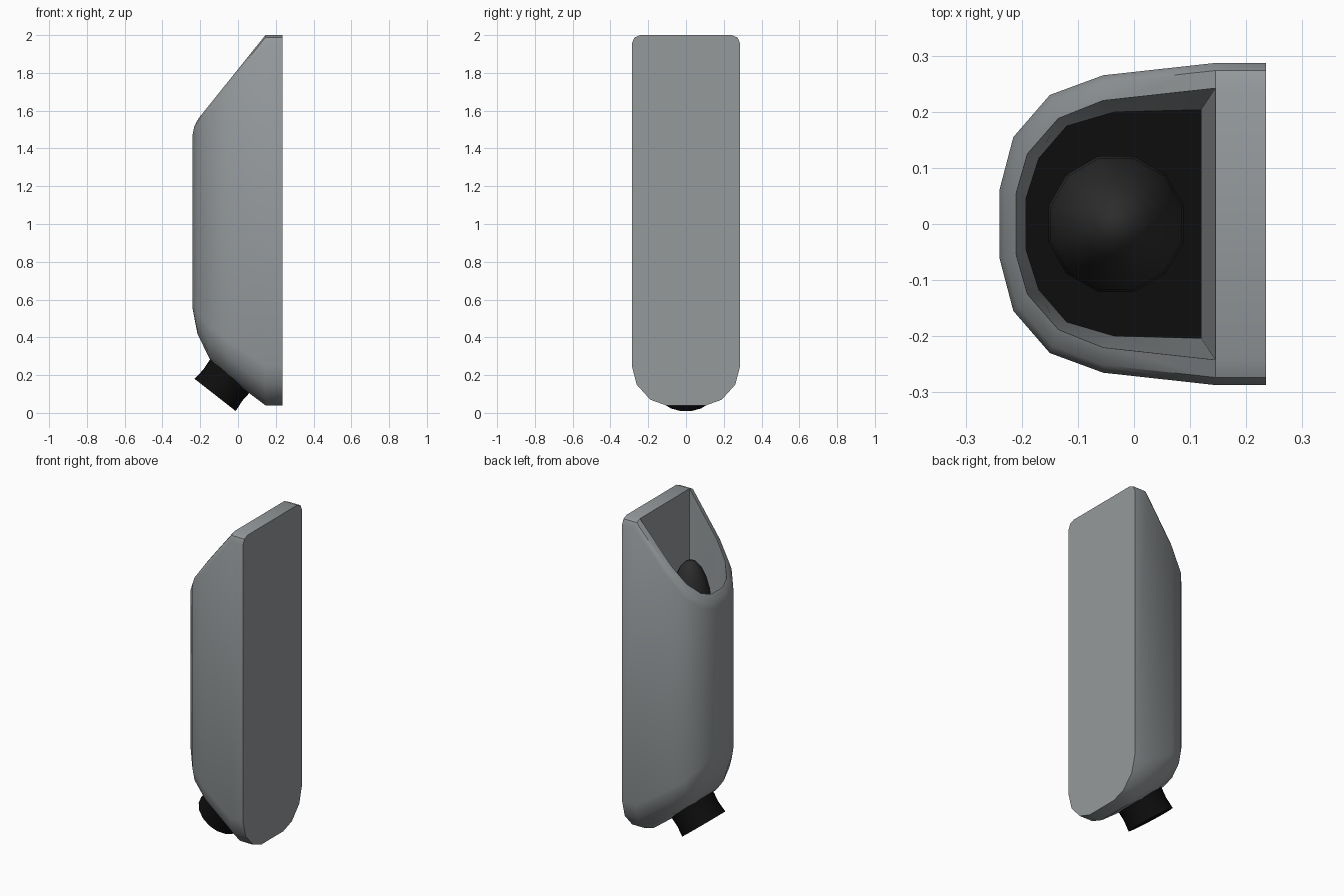
import bpy, bmesh, math
from mathutils import Vector

if "Cube" in bpy.data.objects:
    bpy.data.objects.remove(bpy.data.objects["Cube"])


def material(name, col):
    m = bpy.data.materials.new(name)
    m.diffuse_color = (*col, 1)
    m.use_nodes = True
    m.node_tree.nodes["Principled BSDF"].inputs["Base Color"].default_value = m.diffuse_color
    return m


GREY = material("satin grey", (0.30, 0.32, 0.33))
BLACK = material("black", (0.004, 0.004, 0.004))
DARK = material("charcoal", (0.025, 0.025, 0.025))
FLOOR_Z = 1.2


def make(name, bm, mat, angle=35):
    bmesh.ops.recalc_face_normals(bm, faces=bm.faces)
    me = bpy.data.meshes.new(name)
    bm.to_mesh(me)
    bm.free()
    ob = bpy.data.objects.new(name, me)
    bpy.context.collection.objects.link(ob)
    me.materials.append(mat)
    bpy.ops.object.select_all(action='DESELECT')
    ob.select_set(True)
    bpy.context.view_layer.objects.active = ob
    bpy.ops.object.shade_smooth_by_angle(angle=math.radians(angle))
    return ob


def slant(x):
    """Height of the sloping rim above x."""
    return min(2.0, 2.0 + 1.246 * (x - 0.145))


# Housing slices from back plate to nose:
# x, half width, bottom z, inner rim (x, y), floor (x, y)
slices = [
    (0.235, 0.287, 0.04, (0.235, 0.242), None),
    (0.145, 0.287, 0.04, (0.145, 0.242), (0.12, 0.204)),
    (-0.055, 0.265, 0.19, (-0.055, 0.220), (-0.035, 0.200)),
    (-0.150, 0.230, 0.285, (-0.135, 0.188), (-0.12, 0.175)),
    (-0.215, 0.155, 0.42, (-0.190, 0.125), (-0.17, 0.117)),
    (-0.240, 0.060, 0.55, (-0.210, 0.055), (-0.193, 0.045)),
]
bm = bmesh.new()
rows = []
for x, w, zb, (ix, iy), fl in slices:
    f = w / 0.287
    mx, my = x + (ix - x) * 0.3, w + (iy - w) * 0.3
    half = [(x, 0.37 * w, zb), (x, 0.66 * w, zb + 0.03 * f),
            (x, 0.91 * w, zb + 0.11 * f), (x, w, zb + 0.21 * f),
            (x, w, slant(x) - 0.045), (mx, my, slant(mx) - 0.013),
            (ix, iy, slant(ix))]
    if fl:
        half.append((fl[0], fl[1], FLOOR_Z))
    rows.append([[bm.verts.new((p[0], s * p[1], p[2])) for p in half] for s in (-1, 1)])

for a, b in zip(rows, rows[1:]):
    for s in (0, 1):
        n = min(len(a[s]), len(b[s]))
        for k in range(n - 1):
            bm.faces.new((a[s][k], a[s][k + 1], b[s][k + 1], b[s][k]))
    bm.faces.new((a[0][0], a[1][0], b[1][0], b[0][0]))
# nose strip, plate top, inner back wall, flat back
nose_l, nose_r = rows[-1]
for k in range(len(nose_l) - 1):
    bm.faces.new((nose_l[k], nose_l[k + 1], nose_r[k + 1], nose_r[k]))
back, front = rows[0], rows[1]
bm.faces.new((back[0][6], back[1][6], front[1][6], front[0][6]))
bm.faces.new((front[0][6], front[1][6], front[1][7], front[0][7]))
bm.faces.new(back[0] + back[1][::-1])
# black cavity floor
floor = bm.faces.new([r[0][7] for r in rows[1:]] + [r[1][7] for r in rows[:0:-1]])
floor.material_index = 1
housing = make("housing", bm, GREY)
housing.data.materials.append(BLACK)


def lathe(name, profile, origin, axis, mat, n=12):
    """Spin (radius, height) points about an axis."""
    bm = bmesh.new()
    q = Vector(axis).to_track_quat('Z', 'Y')
    rings = []
    for r, h in profile:
        rings.append([bm.verts.new(Vector(origin) + q @ Vector(
            (r * math.cos(t), r * math.sin(t), h)))
            for t in (2 * math.pi * (i + 0.5) / n for i in range(n))])
    for a, b in zip(rings, rings[1:]):
        for i in range(n):
            j = (i + 1) % n
            bm.faces.new((a[i], a[j], b[j], b[i]))
    bm.faces.new(rings[0])
    bm.faces.new(rings[-1])
    bmesh.ops.remove_doubles(bm, verts=bm.verts, dist=0.0005)
    return make(name, bm, mat, 50)


# Bulb standing in the cavity
dome = [(0.125, FLOOR_Z)] + [
    (0.125 * math.cos(t) + 1e-5, 1.34 + 0.36 * math.sin(t))
    for t in (math.pi / 2 * i / 6 for i in range(7))]
lathe("bulb", dome, (-0.032, 0, 0), (0, 0, 1), DARK)

# Slanted, slightly waisted nozzle under the housing
lathe("nozzle", [(0.141, -0.22), (0.139, -0.12), (0.135, -0.065), (0.141, 0.0)],
      (-0.121, 0, 0.095), (-0.616, 0, -0.788), BLACK, 16)
